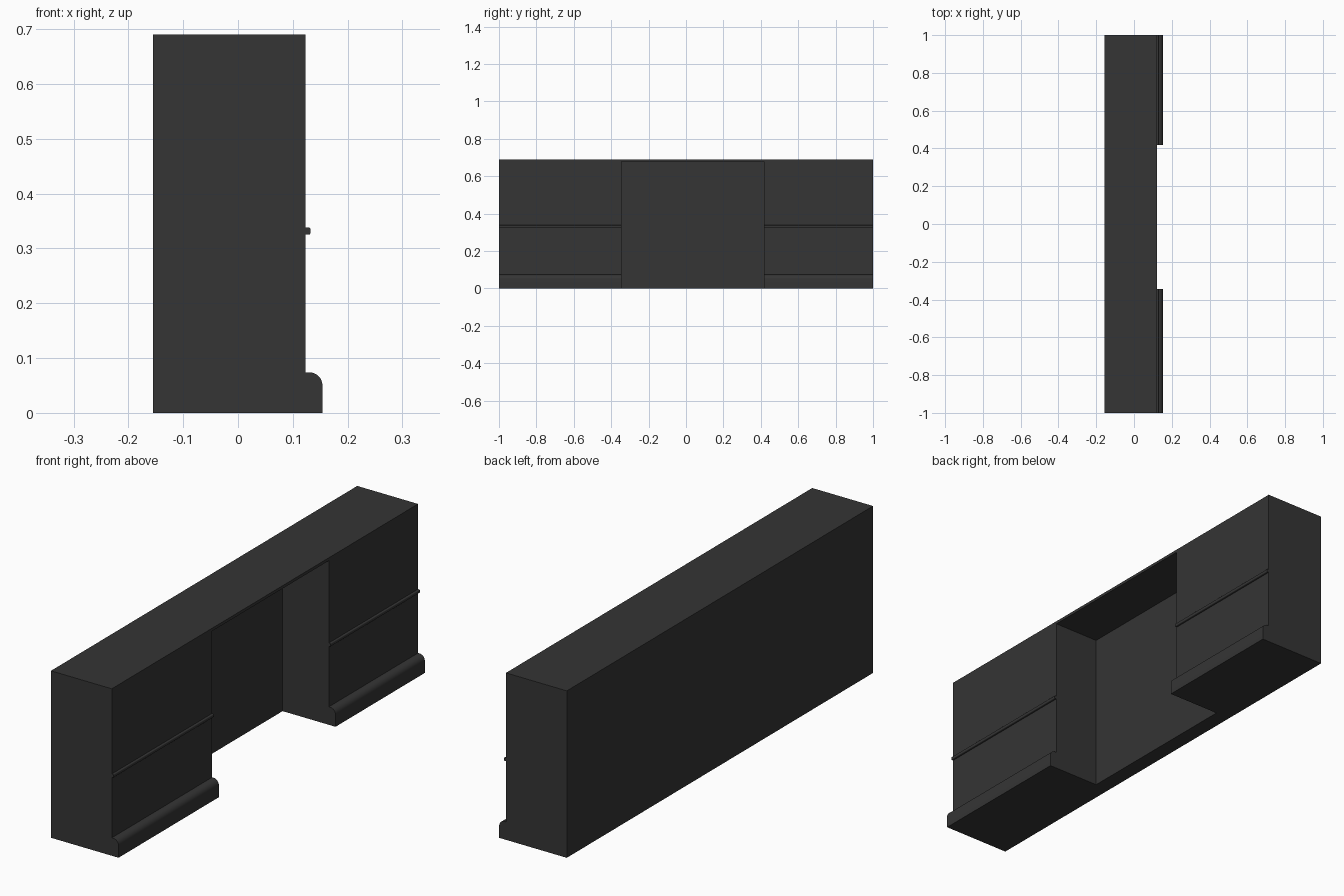
import bpy
import bmesh
import math

if "Cube" in bpy.data.objects:
    bpy.data.objects.remove(bpy.data.objects["Cube"], do_unlink=True)

# Main dimensions
BACK, FACE, FRONT = -0.155, 0.123, 0.154
HEIGHT = 0.69
RECESS_BACK, RECESS_TOP = -0.088, 0.678
RECESS_Y = (-0.345, 0.417)
SIDES = {"right": (-1, RECESS_Y[0]), "left": (RECESS_Y[1], 1)}

charcoal = bpy.data.materials.new("charcoal")
charcoal.use_nodes = True
colour = (0.035, 0.035, 0.035, 1)
charcoal.diffuse_color = colour
charcoal.node_tree.nodes["Principled BSDF"].inputs["Base Color"].default_value = colour


def extrude_profile(name, points, y0, y1):
    """Solid made from an x-z outline swept along y."""
    bm = bmesh.new()
    face = bm.faces.new([bm.verts.new((x, y0, z)) for x, z in points])
    swept = bmesh.ops.extrude_face_region(bm, geom=[face])["geom"]
    verts = [v for v in swept if isinstance(v, bmesh.types.BMVert)]
    bmesh.ops.translate(bm, verts=verts, vec=(0, y1 - y0, 0))
    bmesh.ops.recalc_face_normals(bm, faces=bm.faces)
    mesh = bpy.data.meshes.new(name)
    bm.to_mesh(mesh)
    bm.free()
    mesh.materials.append(charcoal)
    obj = bpy.data.objects.new(name, mesh)
    bpy.context.collection.objects.link(obj)
    return obj


def rectangle(x0, x1, z0, z1):
    return [(x0, z0), (x1, z0), (x1, z1), (x0, z1)]


def arc(cx, cz, r, start, end, steps):
    angles = [math.radians(start + (end - start) * i / steps) for i in range(steps + 1)]
    return [(cx + r * math.cos(a), cz + r * math.sin(a)) for a in angles]


def smooth(obj):
    bpy.ops.object.select_all(action="DESELECT")
    obj.select_set(True)
    bpy.context.view_layer.objects.active = obj
    bpy.ops.object.shade_smooth_by_angle(angle=math.radians(35))


# Surround with an open recess cut from its face
surround = extrude_profile("surround", rectangle(BACK, FACE, 0, HEIGHT), -1, 1)
cutter = extrude_profile("recess_cutter", rectangle(RECESS_BACK, 0.3, -0.1, RECESS_TOP), *RECESS_Y)
cutter.hide_render = True
cutter.hide_viewport = True
cut = surround.modifiers.new("recess", "BOOLEAN")
cut.operation = "DIFFERENCE"
cut.solver = "EXACT"
cut.object = cutter

# Rounded skirting and rail on each side of the recess
skirting = [(FACE, 0), (FRONT, 0)] + arc(0.13, 0.05, 0.024, 0, 90, 8) + [(FACE, 0.074)]
r = 0.003
rail = ([(FACE, 0.325)] + arc(0.132 - r, 0.325 + r, r, -90, 0, 3)
        + arc(0.132 - r, 0.338 - r, r, 0, 90, 3) + [(FACE, 0.338)])
for side, span in SIDES.items():
    smooth(extrude_profile(side + "_skirting", skirting, *span))
    smooth(extrude_profile(side + "_rail", rail, *span))
